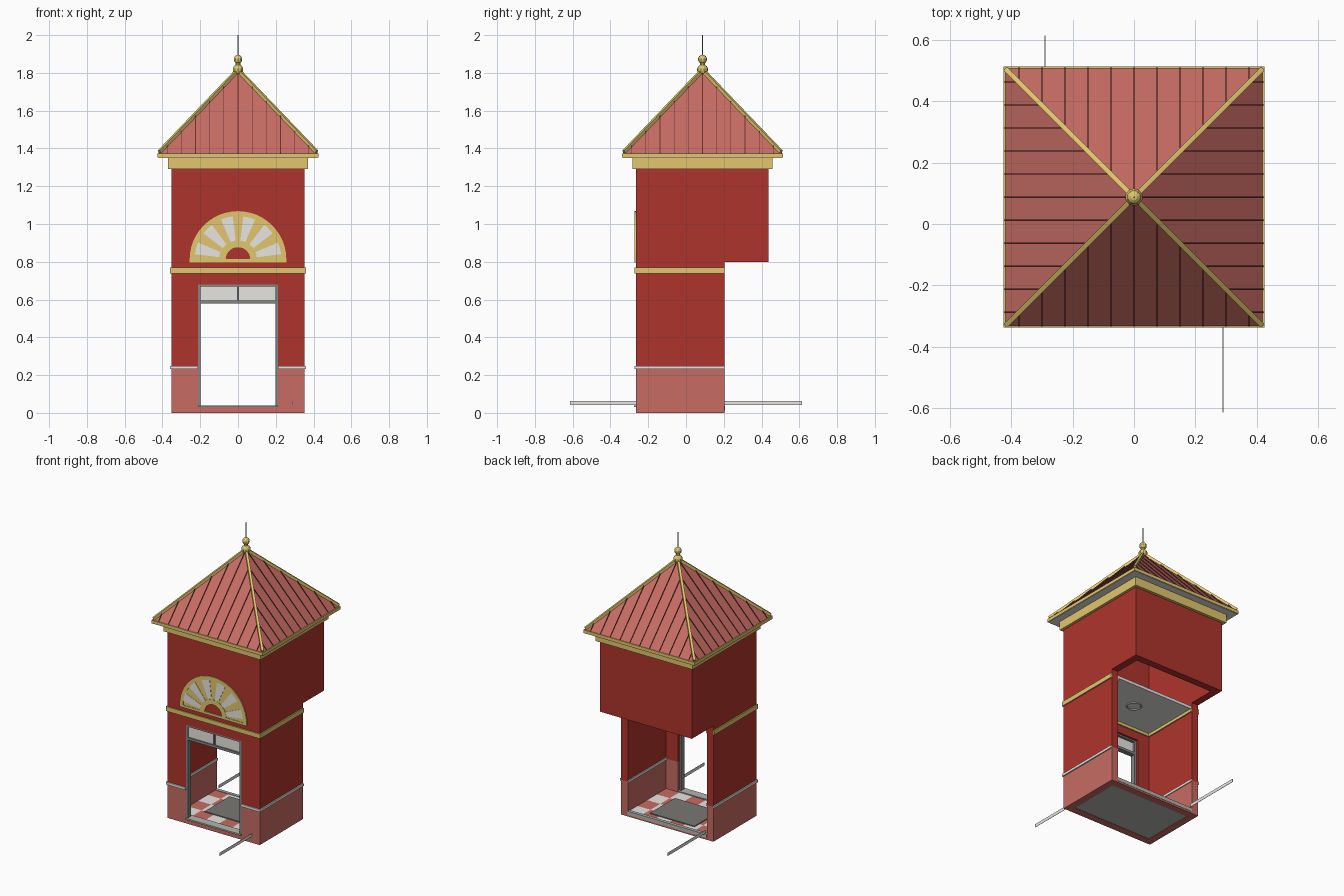
import bpy, bmesh, math
from mathutils import Vector, Matrix

cube = bpy.data.objects.get("Cube")
if cube:
    bpy.data.objects.remove(cube, do_unlink=True)


def material(name, r, g, b):
    m = bpy.data.materials.new(name)
    m.use_nodes = True
    m.diffuse_color = (r, g, b, 1)
    m.node_tree.nodes["Principled BSDF"].inputs["Base Color"].default_value = (r, g, b, 1)
    return m


RED = material("brick red", 0.43, 0.034, 0.025)
PINK = material("dusty pink", 0.57, 0.15, 0.124)
GOLD = material("gold trim", 0.76, 0.57, 0.155)
WHITE = material("off white", 0.80, 0.79, 0.76)
CONCRETE = material("pale concrete", 0.46, 0.46, 0.44)
GREY = material("frame grey", 0.24, 0.24, 0.235)
STONE = material("mat grey", 0.19, 0.185, 0.17)
DARK = material("dark seam", 0.13, 0.032, 0.028)


def finish(name, bm, *mats):
    bmesh.ops.recalc_face_normals(bm, faces=bm.faces)
    mesh = bpy.data.meshes.new(name)
    bm.to_mesh(mesh)
    bm.free()
    for m in mats:
        mesh.materials.append(m)
    ob = bpy.data.objects.new(name, mesh)
    bpy.context.collection.objects.link(ob)
    return ob


def add_box(bm, x, y, z):
    lo, hi = Vector((x[0], y[0], z[0])), Vector((x[1], y[1], z[1]))
    mat = Matrix.Translation((lo + hi) / 2) @ Matrix.Diagonal((*(hi - lo), 1))
    bmesh.ops.create_cube(bm, size=1, matrix=mat)


def boxes(name, mat, *items):
    bm = bmesh.new()
    for it in items:
        add_box(bm, *it)
    return finish(name, bm, mat)


def ring_boxes(x, y, z, t):
    """Four boxes making a rectangular frame of thickness t."""
    return [((x[0], x[1]), (y[0], y[0] + t), z), ((x[0], x[1]), (y[1] - t, y[1]), z),
            ((x[0], x[0] + t), (y[0] + t, y[1] - t), z), ((x[1] - t, x[1]), (y[0] + t, y[1] - t), z)]


def both(x0, x1, y, z):
    """A box and its mirror image across x = 0."""
    return [((x0, x1), y, z), ((-x1, -x0), y, z)]


def add_beam(bm, p, q, w, h):
    """A bar from p to q, w wide and h deep, kept upright."""
    p, q = Vector(p), Vector(q)
    d = (q - p).normalized()
    side = d.cross(Vector((0, 0, 1))).normalized()
    rot = Matrix((side, side.cross(d), d)).transposed().to_4x4()
    size = Matrix.Diagonal((w, h, (q - p).length, 1))
    bmesh.ops.create_cube(bm, size=1, matrix=Matrix.Translation((p + q) / 2) @ rot @ size)


def sector(bm, r0, r1, a0, a1, y0, y1, steps, cz=0.812):
    """An upright ring sector between two radii and angles in degrees."""
    def pt(r, a, y):
        return bm.verts.new((r * math.cos(a), y, cz + r * math.sin(a)))
    rows = []
    for i in range(steps + 1):
        a = math.radians(a0 + (a1 - a0) * i / steps)
        rows.append([pt(r0, a, y0), pt(r1, a, y0), pt(r1, a, y1), pt(r0, a, y1)])
    for a, b in zip(rows, rows[1:]):
        for k in range(4):
            bm.faces.new((a[k], a[(k + 1) % 4], b[(k + 1) % 4], b[k]))
    bm.faces.new(rows[0])
    bm.faces.new(rows[-1])


W, T = 0.352, 0.05             # half width, wall thickness
F, B, BU = -0.265, 0.204, 0.438  # front, lower back, upper back
IN = W - T
DOOR = 0.212
SIDE, FRONT = (F + T, B), (F, F + T)

# Lower walls: pink wainscot below, red above
for name, mat, z in (("wainscot", PINK, (0.03, 0.24)), ("lower_wall", RED, (0.24, 0.80))):
    boxes(name, mat, *both(IN, W, SIDE, z), *both(DOOR, W, FRONT, (z[0], min(z[1], 0.68))))
boxes("door_lintel", RED, ((-W, W), FRONT, (0.68, 0.80)))
boxes("base_rim", PINK, *ring_boxes((-W, W), (F, B), (0, 0.03), T))
boxes("base_slab", CONCRETE, ((-IN, IN), (F + T, B - T), (0.003, 0.03)))

# Upper room, open underneath
boxes("upper_wall", RED, *ring_boxes((-W, W), (F, BU), (0.80, 1.29), T))

# Chequered floor
bm = bmesh.new()
nx, ny = 6, 4
bmesh.ops.create_grid(bm, x_segments=nx, y_segments=ny, size=0.5)
for f in bm.faces:
    c = f.calc_center_median()
    f.material_index = (math.floor((c.x + 0.5) * nx) + math.floor((c.y + 0.5) * ny)) % 2
bmesh.ops.transform(bm, verts=bm.verts, matrix=Matrix.Translation((0, (F + T + B) / 2, 0.033))
                    @ Matrix.Diagonal((2 * IN, B - F - T, 1, 1)))
finish("floor_tiles", bm, WHITE, PINK)
boxes("floor_mat", STONE, ((-0.17, 0.17), (-0.12, 0.15), (0.03, 0.039)))
boxes("sills", CONCRETE, ((-DOOR, DOOR), (F - 0.01, F + T), (0.03, 0.04)),
      ((-IN, IN), (B - 0.02, B + 0.002), (0.012, 0.037)))

# Ceiling over the lower room, with a lamp ring
boxes("ceiling", WHITE, ((-IN, IN), (F + T, B - 0.002), (0.755, 0.775)))
boxes("ceiling_trim", GOLD, *both(IN - 0.008, IN, SIDE, (0.735, 0.756)),
      ((-IN, IN), (F + T, F + T + 0.008), (0.735, 0.756)))
bpy.ops.mesh.primitive_torus_add(major_radius=0.045, minor_radius=0.005, major_segments=24,
                                 minor_segments=6, location=(0, 0, 0.753))
lamp = bpy.context.object
lamp.name = "ceiling_ring"
lamp.data.materials.append(WHITE)

# Bands around the outside
BAND, RAIL = (0.739, 0.770), (0.232, 0.249)
boxes("gold_band", GOLD, ((-0.36, 0.36), (F - 0.008, F), BAND), *both(W, 0.36, (F, B), BAND))
boxes("dado_rail", WHITE, *both(DOOR, 0.36, (F - 0.008, F), RAIL), *both(W, 0.36, (F, B), RAIL),
      *both(IN - 0.006, IN, SIDE, RAIL))

# Door frame and transom
FY = (F + 0.001, F + 0.035)
boxes("door_frame", GREY, *both(DOOR - 0.014, DOOR, FY, (0.03, 0.68)),
      ((-DOOR, DOOR), FY, (0.67, 0.682)), ((-DOOR, DOOR), FY, (0.578, 0.595)),
      ((-0.005, 0.005), FY, (0.59, 0.675)))
boxes("transom_panes", WHITE, *both(0.005, DOOR - 0.014, (F + 0.01, F + 0.018), (0.595, 0.67)))

# Fan window
bm = bmesh.new()
sector(bm, 0.065, 0.256, 0, 180, F - 0.004, F, 24)
add_box(bm, (-0.256, 0.256), (F - 0.007, F), (0.797, 0.814))
sector(bm, 0.23, 0.256, 0, 180, F - 0.007, F, 24)
sector(bm, 0.065, 0.10, 0, 180, F - 0.007, F, 16)
finish("fan_frame", bm, GOLD)
bm = bmesh.new()
for i in range(6):
    mid = 15 + 30 * i
    sector(bm, 0.10, 0.23, mid - 8, mid + 8, F - 0.006, F - 0.001, 3)
finish("fan_panes", bm, WHITE)

# Cornice and soffit
CY, R = 0.0875, 0.425
EZ, AZ = 1.368, 1.81
boxes("cornice", GOLD, *ring_boxes((-0.37, 0.37), (CY - 0.37, CY + 0.37), (1.29, 1.352), 0.07))
boxes("soffit", WHITE, ((-R + 0.004, R - 0.004), (CY - R + 0.004, CY + R - 0.004), (1.35, 1.36)))
boxes("eave_trim", GOLD, *ring_boxes((-R, R), (CY - R, CY + R), (1.352, 1.374), 0.008))

# Pyramid roof
bm = bmesh.new()
corners = [bm.verts.new((sx * R, CY + sy * R, EZ)) for sx, sy in ((-1, -1), (1, -1), (1, 1), (-1, 1))]
apex = bm.verts.new((0, CY, AZ))
bm.faces.new(corners)
for i in range(4):
    bm.faces.new((corners[i], corners[(i + 1) % 4], apex))
finish("roof", bm, PINK)

# Standing seams and hip ridges, repeated on four sides
seams, hips = bmesh.new(), bmesh.new()
for k in range(4):
    turn = Matrix.Translation((0, CY, 0)) @ Matrix.Rotation(k * math.pi / 2, 4, 'Z')
    for i in range(-5, 6):
        t = i * 0.075
        top = EZ + (AZ - EZ) * (1 - abs(t) / R)
        add_beam(seams, turn @ Vector((t, 0.006 - R, EZ + 0.006)),
                 turn @ Vector((t, -abs(t) - 0.002, top)), 0.004, 0.008)
    add_beam(hips, turn @ Vector((0.01 - R, 0.01 - R, EZ + 0.012)),
             turn @ Vector((0, 0, AZ + 0.003)), 0.016, 0.022)
finish("roof_seams", seams, DARK)
finish("hip_ridges", hips, GOLD)

# Finial
bm = bmesh.new()
for z, r in ((1.817, 0.029), (1.872, 0.024)):
    bmesh.ops.create_uvsphere(bm, u_segments=10, v_segments=7, radius=r,
                              matrix=Matrix.Translation((0, CY, z)))
bmesh.ops.create_cone(bm, cap_ends=True, segments=10, radius1=0.014, radius2=0.014, depth=0.05,
                      matrix=Matrix.Translation((0, CY, 1.846)))
finish("finial", bm, GOLD)
boxes("finial_spike", GREY, ((-0.002, 0.002), (CY - 0.002, CY + 0.002), (1.88, 2.0)))

# Thin boards at the foot of the tower
BZ = (0.042, 0.064)
boxes("ground_boards", WHITE, ((0.289, 0.291), (-0.615, F), BZ), ((-0.291, -0.289), (B, 0.615), BZ))
